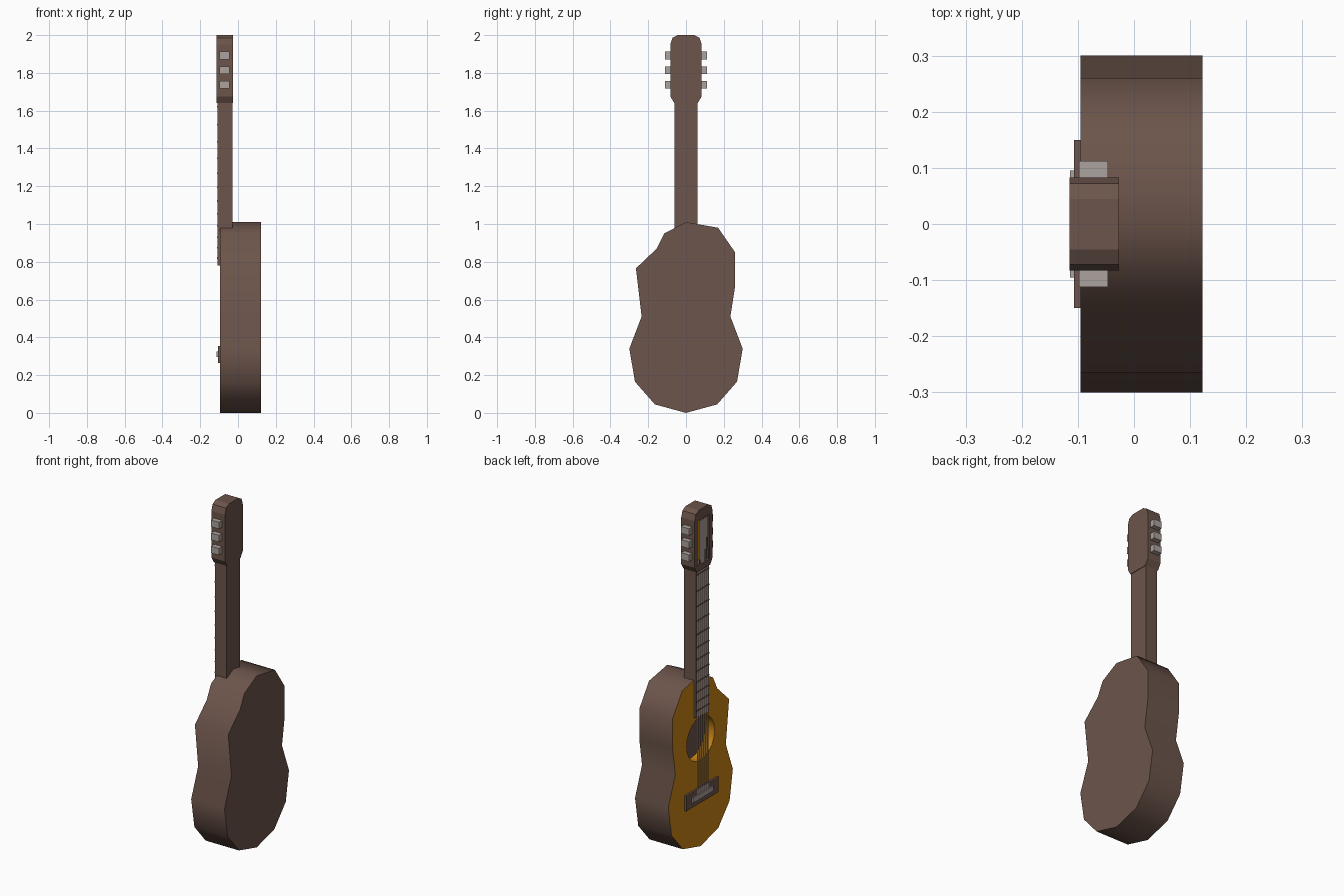
import bpy, bmesh, math

if "Cube" in bpy.data.objects:
    bpy.data.objects.remove(bpy.data.objects["Cube"])


def material(name, rgb):
    m = bpy.data.materials.new(name)
    m.diffuse_color = (*rgb, 1)
    m.use_nodes = True
    m.node_tree.nodes["Principled BSDF"].inputs["Base Color"].default_value = m.diffuse_color
    return m


BROWN = material("dark brown wood", (0.15, 0.09, 0.07))
ORANGE = material("amber wood", (0.60, 0.235, 0.008))
GREY = material("warm grey", (0.41, 0.36, 0.34))


def finish(bm, name, mats):
    bmesh.ops.recalc_face_normals(bm, faces=bm.faces)
    me = bpy.data.meshes.new(name)
    bm.to_mesh(me)
    bm.free()
    for m in mats:
        me.materials.append(m)
    ob = bpy.data.objects.new(name, me)
    bpy.context.collection.objects.link(ob)
    return ob


def loop(bm, pts, x):
    vs = [bm.verts.new((x, y, z)) for y, z in pts]
    es = [bm.edges.new((vs[i], vs[(i + 1) % len(vs)])) for i in range(len(vs))]
    return vs, es


def skirt(bm, a, b, mat):
    n = len(a)
    for i in range(n):
        f = bm.faces.new((a[i], a[(i + 1) % n], b[(i + 1) % n], b[i]))
        f.material_index = mat


def fill(bm, edges, mat):
    res = bmesh.ops.triangle_fill(bm, use_beauty=True, use_dissolve=False, edges=edges)
    for f in res["geom"]:
        if isinstance(f, bmesh.types.BMFace):
            f.material_index = mat


def prism(name, outline, x0, x1, front, recess, depth, wall, floor):
    """Solid with a y-z outline and a pocket sunk in its -x face."""
    bm = bmesh.new()
    va, ea = loop(bm, outline, x0)
    vb, eb = loop(bm, outline, x1)
    ha, ga = loop(bm, recess, x0)
    hb, gb = loop(bm, recess, x0 + depth)
    fill(bm, ea + ga, front)
    fill(bm, eb, 0)
    fill(bm, gb, floor)
    skirt(bm, va, vb, 0)
    skirt(bm, ha, hb, wall)
    return finish(bm, name, (BROWN, ORANGE))


def box(name, mat, x, y, z):
    bm = bmesh.new()
    bmesh.ops.create_cube(bm, size=1)
    for v in bm.verts:
        for i, (lo, hi) in enumerate((x, y, z)):
            v.co[i] = lo if v.co[i] < 0 else hi
    return finish(bm, name, (mat,))


# Body with cutaway and sound hole
lower = [(0.235, 0.51), (0.30, 0.34), (0.27, 0.165), (0.165, 0.045)]
outline = [(0, 0)] + lower[::-1] + [(0.26, 0.67), (0.26, 0.85), (0.17, 0.98),
           (0, 1.01), (-0.115, 0.95), (-0.155, 0.87), (-0.265, 0.765)]
outline += [(-y, z) for y, z in lower]
hole = [(0.13 * math.cos(i * math.tau / 20), 0.635 + 0.13 * math.sin(i * math.tau / 20))
        for i in range(20)]
body = prism("body", outline, -0.095, 0.122, 1, hole, 0.06, 1, 0)
bpy.context.view_layer.objects.active = body
body.select_set(True)
bpy.ops.object.shade_smooth_by_angle(angle=math.radians(60))

# Neck and fretboard
box("neck", BROWN, (-0.108, -0.03), (-0.062, 0.062), (0.975, 1.655))
box("fretboard", BROWN, (-0.108, -0.09), (-0.062, 0.062), (0.78, 0.98))

# Headstock with sunken panel
half = [(0.062, 1.64), (0.083, 1.675), (0.083, 1.95), (0.072, 1.985), (0.045, 2.0)]
panel = [(-0.056, 1.675), (0.056, 1.675), (0.056, 1.94), (-0.056, 1.94)]
prism("headstock", half + [(-y, z) for y, z in half[::-1]], -0.115, -0.027,
      0, panel, 0.045, 0, 1)

# Tuning pegs
for z in (1.738, 1.815, 1.892):
    for s in (-1, 1):
        box("tuning_peg", GREY, (-0.098, -0.046), sorted((s * 0.07, s * 0.112)),
            (z - 0.02, z + 0.02))

# Bridge and saddle
box("bridge", BROWN, (-0.107, -0.09), (-0.15, 0.15), (0.265, 0.355))
box("saddle", GREY, (-0.114, -0.10), (-0.095, 0.095), (0.295, 0.325))

# Flat ribbon strings, narrowing over the headstock panel
bm = bmesh.new()
for i in range(6):
    c = (i - 2.5) / 2.5
    rows = [(0.31, 0.046, 0.0078, -0.1095), (1.65, 0.046, 0.0078, -0.1095),
            (1.68, 0.038, 0.0068, -0.1145), (1.935, 0.034, 0.006, -0.1145)]
    pairs = [[bm.verts.new((x, c * s + d * w, z)) for d in (-1, 1)] for z, s, w, x in rows]
    for a, b in zip(pairs, pairs[1:]):
        bm.faces.new((a[0], a[1], b[1], b[0]))
finish(bm, "strings", (GREY,))

# Frets
for i in range(12):
    z = 0.82 + 0.80 * (1 - 0.5 ** (i / 12)) / (1 - 0.5 ** (11 / 12))
    z = 2.44 - z
    box("fret", BROWN, (-0.111, -0.107), (-0.058, 0.058), (z - 0.004, z + 0.004))
